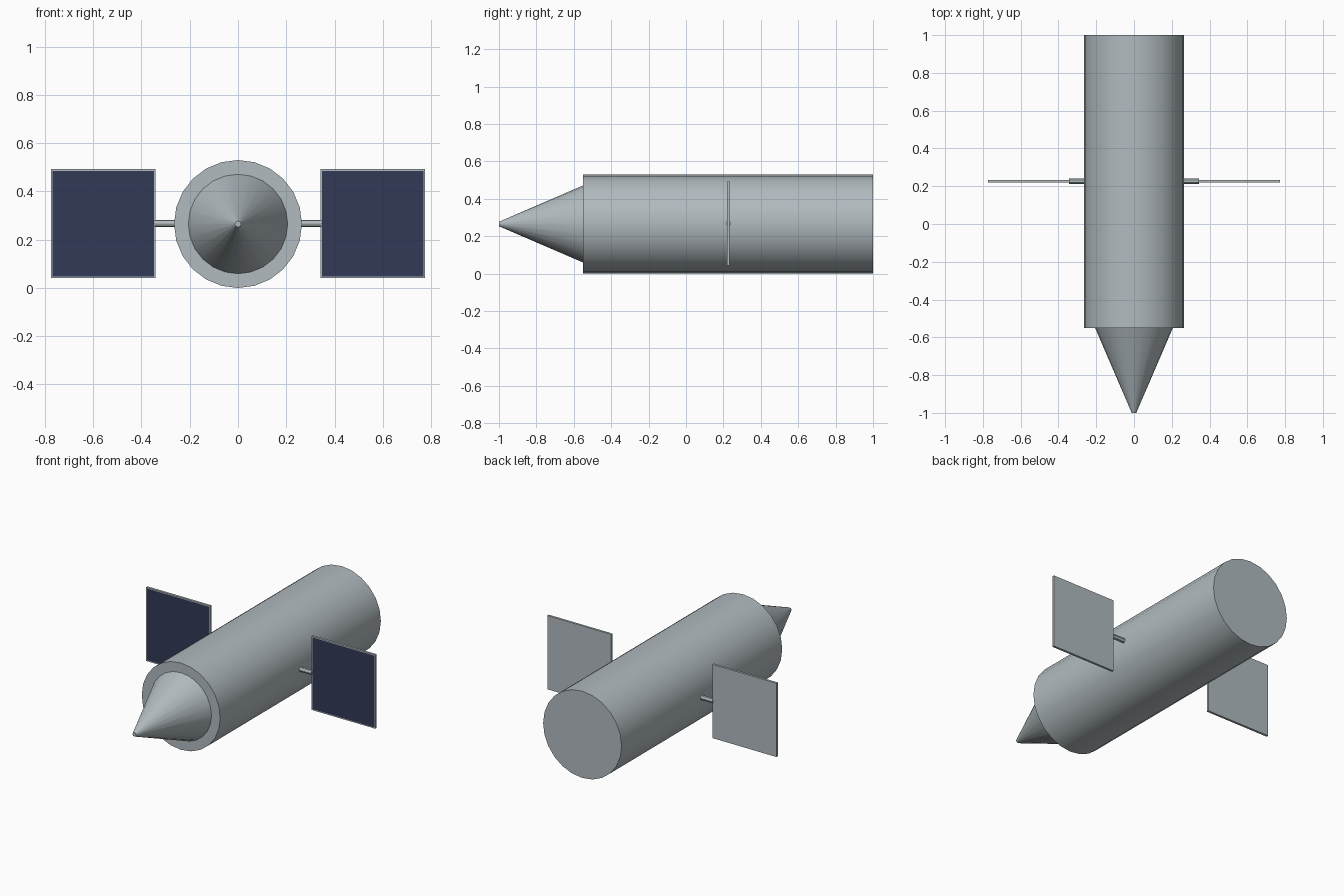
import bpy, bmesh, math
from mathutils import Matrix, Vector

if "Cube" in bpy.data.objects:
    bpy.data.objects.remove(bpy.data.objects["Cube"], do_unlink=True)

AXIS_Z = 0.265    # height of the long axis
PANEL_Y = 0.226   # station of the panels along the hull


def material(name, rgb):
    m = bpy.data.materials.new(name)
    m.use_nodes = True
    m.diffuse_color = (*rgb, 1)
    m.node_tree.nodes["Principled BSDF"].inputs["Base Color"].default_value = (*rgb, 1)
    return m


hull_grey = material("hull grey", (0.44, 0.495, 0.52))
cell_navy = material("cell navy", (0.031, 0.041, 0.095))


def tube(name, start, end, r_start, r_end, sides):
    """Capped cylinder or cone running from start to end."""
    start, end = Vector(start), Vector(end)
    axis = end - start
    turn = axis.to_track_quat('Z', 'Y')
    bpy.ops.mesh.primitive_cone_add(
        vertices=sides, radius1=r_start, radius2=r_end, depth=axis.length,
        location=(start + end) / 2, rotation=turn.to_euler())
    ob = bpy.context.object
    ob.name = name
    ob.data.materials.append(hull_grey)
    bpy.ops.object.shade_smooth_by_angle(angle=math.radians(30))
    return ob


def panel(name, side):
    """Thin plate with an inset dark cell field on its front face."""
    bm = bmesh.new()
    bmesh.ops.create_cube(bm, size=1)
    bmesh.ops.transform(bm, verts=bm.verts,
                        matrix=Matrix.Diagonal((0.432, 0.014, 0.45, 1)))
    front = [f for f in bm.faces if f.normal.y < -0.9]
    bmesh.ops.inset_region(bm, faces=front, thickness=0.009)
    for f in front:
        f.material_index = 1
    me = bpy.data.meshes.new(name)
    bm.to_mesh(me)
    bm.free()
    me.materials.append(hull_grey)
    me.materials.append(cell_navy)
    ob = bpy.data.objects.new(name, me)
    ob.location = (side * 0.558, PANEL_Y, AXIS_Z + 0.002)
    bpy.context.collection.objects.link(ob)


# Hull and tapered nose
tube("hull", (0, -0.55, AXIS_Z), (0, 1, AXIS_Z), 0.265, 0.265, 24)
tube("nose_cone", (0, -0.55, AXIS_Z), (0, -1, AXIS_Z), 0.206, 0.012, 24)

# Panels on short arms
for label, side in (("left", 1), ("right", -1)):
    tube(label + "_arm", (side * 0.24, PANEL_Y, AXIS_Z + 0.002),
         (side * 0.345, PANEL_Y, AXIS_Z + 0.002), 0.014, 0.014, 12)
    panel(label + "_solar_panel", side)
